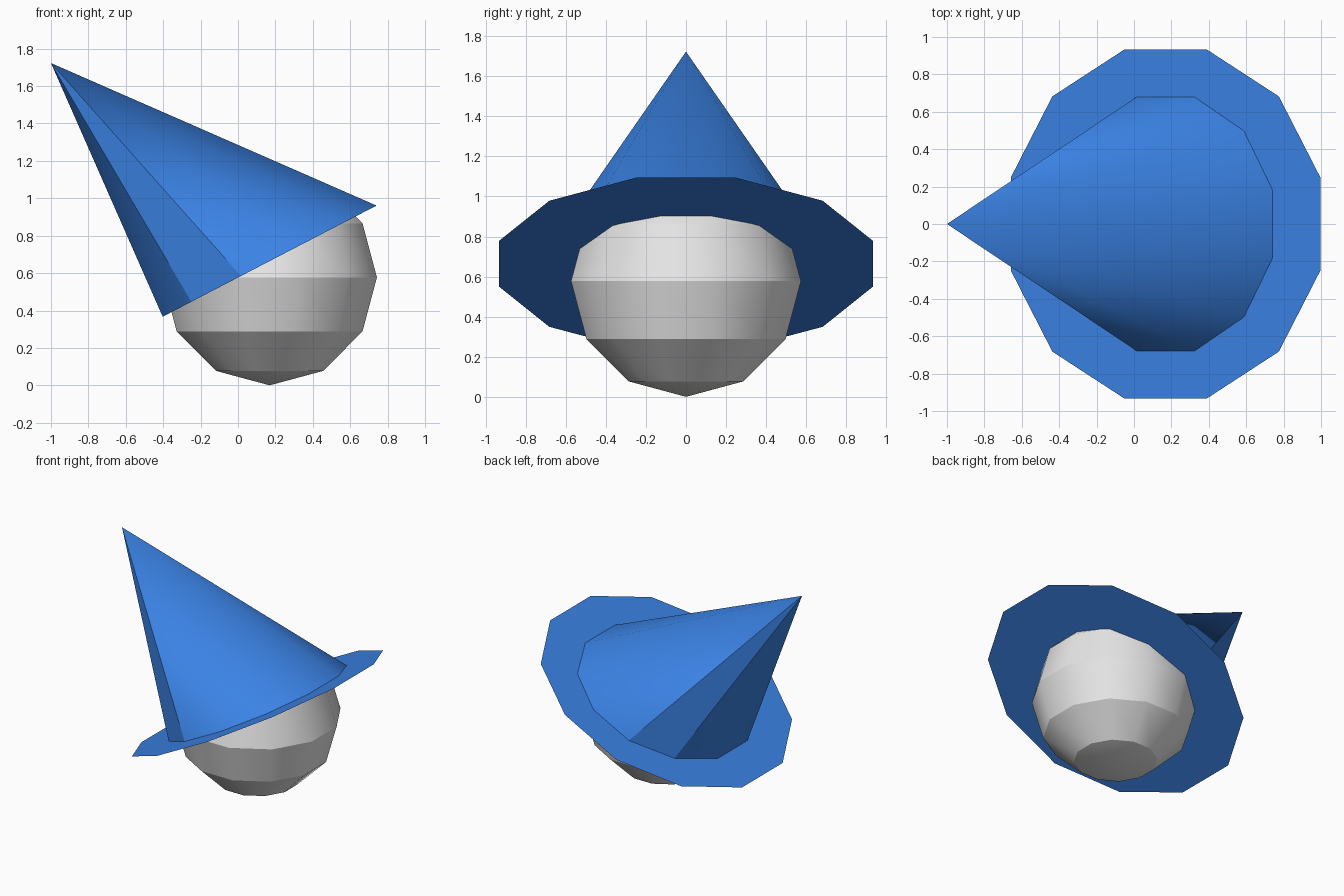
import bpy
import bmesh
from math import radians, sin, cos
from mathutils import Matrix, Vector

old = bpy.data.objects.get("Cube")
if old:
    bpy.data.objects.remove(old, do_unlink=True)

SIDES = 12
TILT = radians(27.45)
HAT_CENTRE = Vector((0.169, 0, 0.664))
HAT_TIP = Vector((-1, 0, 1.723))
SLOPE = Vector((cos(TILT), 0, sin(TILT)))   # uphill direction of the brim
SIDE = Vector((0, 1, 0))
NORMAL = SLOPE.cross(SIDE)
HALF_TURN = Matrix.Rotation(radians(180 / SIDES), 4, 'Z')


def material(name, rgb):
    mat = bpy.data.materials.new(name)
    mat.use_nodes = True
    colour = (*rgb, 1)
    mat.diffuse_color = colour
    mat.node_tree.nodes["Principled BSDF"].inputs["Base Color"].default_value = colour
    return mat


def frame(origin, x, y, z):
    """Matrix that sends the unit axes to x, y, z at origin (may shear)."""
    m = Matrix((x, y, z)).transposed().to_4x4()
    m.translation = origin
    return m


def add_part(name, bm, matrix, mat, angle):
    bm.transform(matrix @ HALF_TURN)
    mesh = bpy.data.meshes.new(name)
    bm.to_mesh(mesh)
    bm.free()
    mesh.materials.append(mat)
    obj = bpy.data.objects.new(name, mesh)
    bpy.context.collection.objects.link(obj)
    bpy.ops.object.select_all(action='DESELECT')
    obj.select_set(True)
    bpy.context.view_layer.objects.active = obj
    bpy.ops.object.shade_smooth_by_angle(angle=radians(angle))
    return obj


blue = material("hat blue", (0.043, 0.225, 0.78))
grey = material("light grey", (0.8, 0.8, 0.8))

# Round head
bm = bmesh.new()
bmesh.ops.create_uvsphere(bm, u_segments=SIDES, v_segments=6, radius=1)
add_part("head", bm, frame(Vector((0.169, 0, 0.577)), Vector((0.594, 0, 0)),
         Vector((0, 0.594, 0)), Vector((0, 0, 0.577))), grey, 29.4)

# Flat tilted brim
bm = bmesh.new()
bmesh.ops.create_circle(bm, cap_ends=True, segments=SIDES, radius=0.965)
add_part("hat_brim", bm, frame(HAT_CENTRE, SLOPE, SIDE, NORMAL), blue, 30)

# Leaning cone, open where it meets the brim
bm = bmesh.new()
bmesh.ops.create_cone(bm, cap_ends=False, segments=SIDES, radius1=1, radius2=0,
                      depth=1, matrix=Matrix.Translation((0, 0, 0.5)))
bmesh.ops.remove_doubles(bm, verts=bm.verts, dist=0.001)
add_part("hat_cone", bm, frame(HAT_CENTRE, SLOPE * 0.667, SIDE * 0.704,
         HAT_TIP - HAT_CENTRE), blue, 30)
